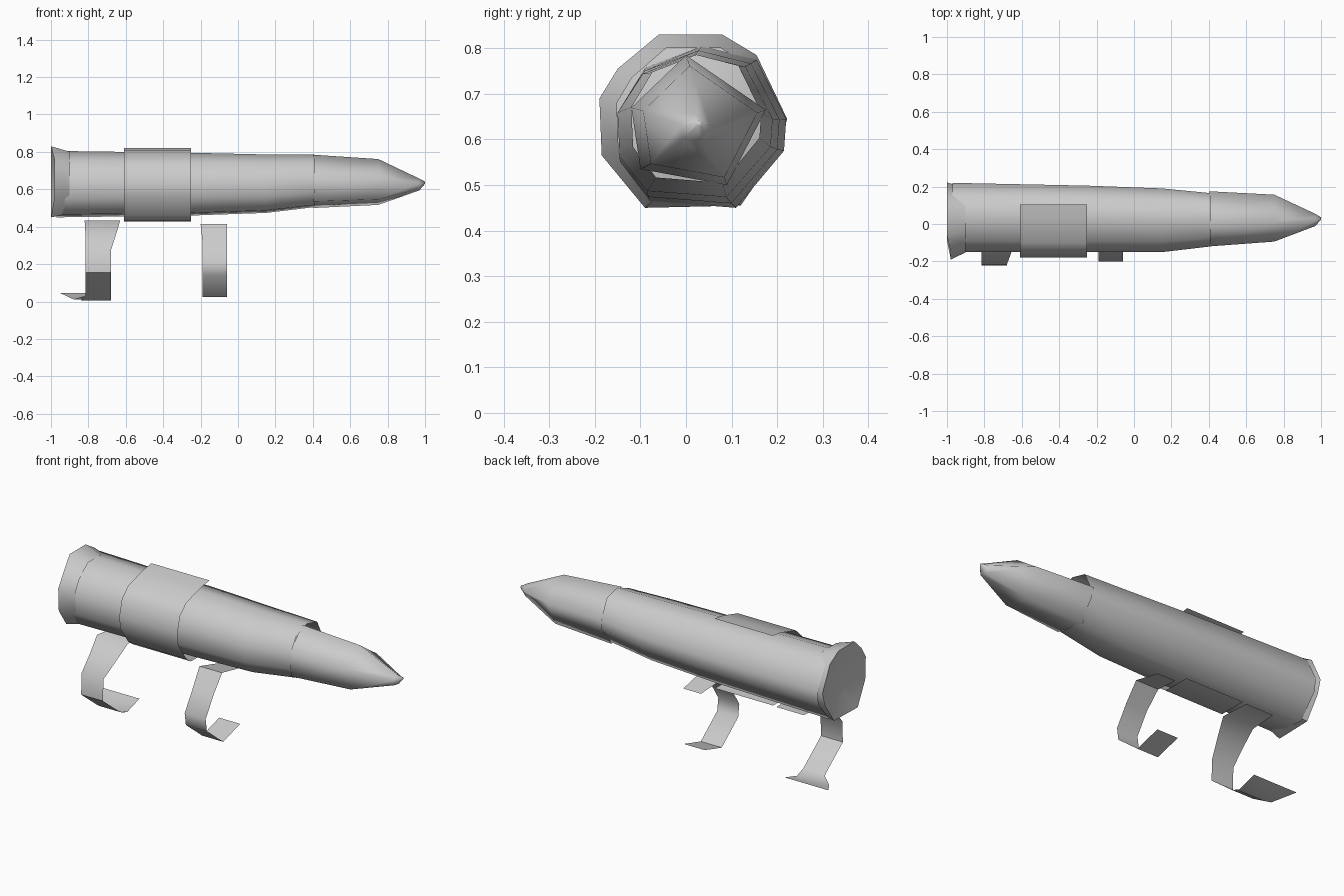
import bpy


def loft(name, rings, closed=True, cap_end=False, smooth=True, angle=None):
    """Skin rows of (x, y, z) points; closed rows make tubes, open rows sheets."""
    n = len(rings[0])
    verts = [p for r in rings for p in r]
    faces = []
    for i in range(len(rings) - 1):
        for j in range(n if closed else n - 1):
            k = (j + 1) % n
            faces.append((i * n + j, i * n + k, (i + 1) * n + k, (i + 1) * n + j))
    if cap_end:
        faces.append(tuple((len(rings) - 1) * n + j for j in range(n)))
    me = bpy.data.meshes.new(name)
    me.from_pydata(verts, [], faces)
    me.update()
    ob = bpy.data.objects.new(name, me)
    bpy.context.collection.objects.link(ob)
    bpy.ops.object.select_all(action='DESELECT')
    bpy.context.view_layer.objects.active = ob
    ob.select_set(True)
    if angle:
        bpy.ops.object.shade_smooth_by_angle(angle=angle)
    elif smooth:
        bpy.ops.object.shade_smooth()
    return ob


def ring(profile, base, x, centre, scale):
    """Copy of a (y, z) profile at x, scaled about base and moved to centre."""
    return [(x, centre[0] + (y - base[0]) * scale[0],
             centre[1] + (z - base[1]) * scale[1]) for y, z in profile]


# Tapered body tube
BODY = [(0.22, 0.645), (0.155, 0.775), (0.035, 0.805), (-0.09, 0.757), (-0.15, 0.66),
        (-0.145, 0.55), (-0.08, 0.465), (0.11, 0.45), (0.215, 0.575)]
BC = (0.035, 0.6275)
loft("body_tube", [ring(BODY, BC, x, c, s) for x, c, s in [
    (-0.97, BC, (1, 1)),
    (-0.25, (0.0275, 0.6275), (0.96, 0.945)),
    (0.15, (0.02, 0.63), (0.92, 0.88)),
    (0.41, (0.0225, 0.645), (0.77, 0.79))]])

# Five-sided nose with a blunt tip
NOSE = [(0.0, 0.785), (0.175, 0.665), (0.09, 0.5), (-0.1, 0.535), (-0.12, 0.67)]
NC = (0.02, 0.64)
loft("nose_cone", [ring(NOSE, NC, x, c, s) for x, c, s in [
    (0.4, NC, (1, 1)),
    (0.75, (0.025, 0.637), (0.85, 0.86)),
    (0.97, (0.02, 0.625), (0.22, 0.22)),
    (1.0, (0.03, 0.635), (0.04, 0.04))]], cap_end=True)

# Flared rear rim and its dished end
RIM = [(-0.06, 0.83), (0.08, 0.83), (0.155, 0.785), (0.222, 0.645), (0.2, 0.57),
       (0.12, 0.455), (-0.09, 0.45), (-0.185, 0.565), (-0.19, 0.69), (-0.15, 0.755)]
flare = [(-0.98 if y < -0.1 else -1.0, y, z) for y, z in RIM]
loft("rear_cap", [
    ring(RIM, BC, -0.9, (0.037, 0.625), (0.84, 0.87)),
    flare,
    ring(RIM, BC, -0.965, BC, (0.4, 0.4))], cap_end=True, angle=0.7)

# Wrap-around band on the front side
BAND = [(0.105, 0.82), (0.03, 0.809), (-0.1, 0.772), (-0.155, 0.72), (-0.178, 0.63),
        (-0.17, 0.56), (-0.1, 0.46), (-0.06, 0.43), (0.1, 0.428)]
loft("wrap_band", [[(x, y, z) for y, z in BAND] for x in (-0.61, -0.25)],
     closed=False, angle=0.9)


# Curved strip legs: rows of (y, z, left x, right x)
def strip(name, rows):
    loft(name, [[(a, y, z), (b, y, z)] for y, z, a, b in rows], closed=False, angle=0.9)


strip("rear_leg", [
    (0.1, 0.425, -0.8, -0.63), (-0.075, 0.432, -0.82, -0.63),
    (-0.15, 0.35, -0.815, -0.655), (-0.218, 0.275, -0.815, -0.68),
    (-0.223, 0.155, -0.815, -0.68), (-0.07, 0.035, -0.815, -0.68),
    (-0.01, 0.005, -0.84, -0.68)])
strip("rear_foot", [
    (-0.06, 0.03, -0.815, -0.68), (-0.01, 0.012, -0.88, -0.68),
    (0.1, 0.045, -0.95, -0.68)])
strip("front_leg", [
    (0.11, 0.38, -0.17, -0.06), (-0.055, 0.415, -0.2, -0.06),
    (-0.13, 0.32, -0.19, -0.06), (-0.2, 0.21, -0.19, -0.06),
    (-0.19, 0.14, -0.19, -0.06), (-0.045, 0.025, -0.19, -0.06),
    (0.105, 0.068, -0.19, -0.06)])
